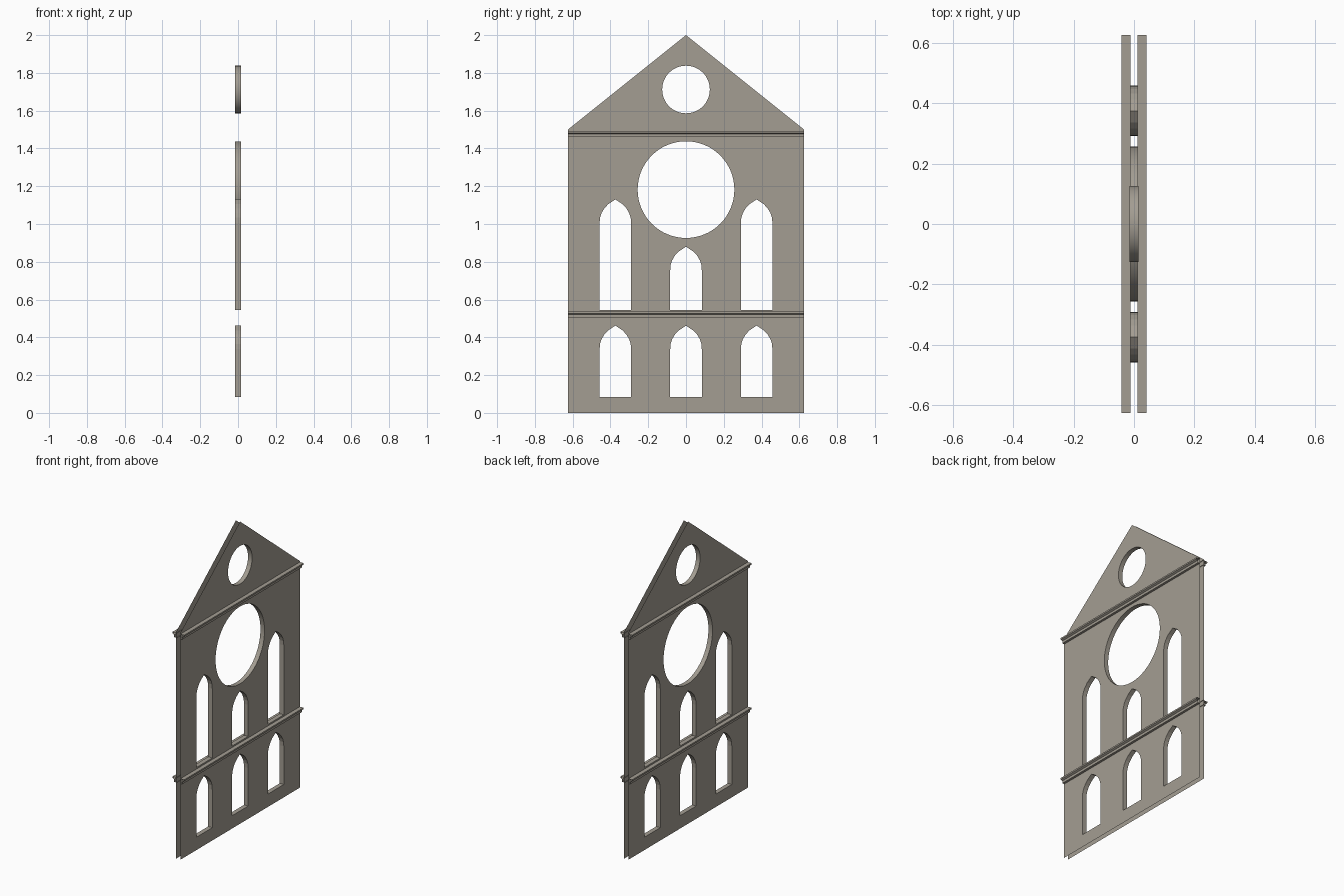
import bpy, bmesh, math
from mathutils import Vector

if "Cube" in bpy.data.objects:
    bpy.data.objects.remove(bpy.data.objects["Cube"])

HALF = 0.015      # half thickness of the wall
WIDTH = 0.625     # half width of the facade

stone = bpy.data.materials.new("warm_grey_stone")
stone.diffuse_color = (0.37, 0.34, 0.29, 1)
stone.use_nodes = True
stone.node_tree.nodes["Principled BSDF"].inputs["Base Color"].default_value = stone.diffuse_color


def finish(bm, name):
    mesh = bpy.data.meshes.new(name)
    bm.to_mesh(mesh)
    bm.free()
    mesh.materials.append(stone)
    obj = bpy.data.objects.new(name, mesh)
    bpy.context.collection.objects.link(obj)
    return obj


def circle(cz, r, n=64):
    return [(r * math.cos(2 * math.pi * i / n), cz + r * math.sin(2 * math.pi * i / n))
            for i in range(n)]


def arch(cy, sill, apex, w=0.0835):
    # right half of the pointed head, then mirrored (counter-clockwise)
    half = [(w, sill), (w, apex - 0.125), (w * 0.97, apex - 0.096), (w * 0.87, apex - 0.071),
            (w * 0.70, apex - 0.047), (w * 0.45, apex - 0.025)]
    pts = half + [(0, apex)] + [(-y, z) for y, z in reversed(half)]
    return [(cy + y, z) for y, z in pts]


outline = [(-WIDTH, 0), (WIDTH, 0), (WIDTH, 1.5), (0, 2.0), (-WIDTH, 1.5)]
side = 0.374
openings = {
    "gable_oculus": circle(1.712, 0.126),
    "rose_window": circle(1.182, 0.256),
    "upper_middle_window": arch(0, 0.546, 0.88),
}
for label, cy in (("left", -side), ("right", side)):
    openings["upper_%s_window" % label] = arch(cy, 0.546, 1.13)
for label, cy in (("left", -side), ("middle", 0), ("right", side)):
    openings["lower_%s_window" % label] = arch(cy, 0.085, 0.462)

# wall sheets, open around the outer edge
for name, s in (("wall_sheet_right", 1), ("wall_sheet_left", -1)):
    bm = bmesh.new()
    edges = []
    for loop in [outline] + list(openings.values()):
        vs = [bm.verts.new((s * HALF, y, z)) for y, z in loop]
        edges += [bm.edges.new((vs[i - 1], vs[i])) for i in range(len(vs))]
    bmesh.ops.triangle_fill(bm, use_beauty=True, use_dissolve=False, edges=edges,
                            normal=Vector((s, 0, 0)))
    for f in bm.faces:
        f.normal_update()
        if f.normal.x * s < 0:
            f.normal_flip()
    finish(bm, name)

# reveals lining every opening, facing into the opening
for name, loop in openings.items():
    bm = bmesh.new()
    a = [bm.verts.new((-HALF, y, z)) for y, z in loop]
    b = [bm.verts.new((HALF, y, z)) for y, z in loop]
    for i in range(len(loop)):
        bm.faces.new((a[i - 1], a[i], b[i], b[i - 1]))
    centre = sum((v.co for v in bm.verts), Vector()) / len(bm.verts)
    for f in bm.faces:
        f.normal_update()
        if f.normal.dot(centre - f.calc_center_median()) < 0:
            f.normal_flip()
        f.smooth = len(loop) > 20
    finish(bm, name + "_reveal")

# moulded string courses on both sides, open ended
profile = [(0.011, 0.032), (0.042, 0.032), (0.042, 0.022),
           (0.030, 0.016), (0.030, 0.0), (0.011, 0.0)]
for name, base in (("lower_moulding", 0.504), ("upper_moulding", 1.461)):
    for label, s in (("right", 1), ("left", -1)):
        bm = bmesh.new()
        rows = [[bm.verts.new((s * x, y, base + z)) for x, z in profile]
                for y in (-WIDTH, WIDTH)]
        for i in range(len(profile) - 1):
            quad = [rows[0][i], rows[1][i], rows[1][i + 1], rows[0][i + 1]]
            bm.faces.new(quad if s < 0 else quad[::-1])
        for f in bm.faces:
            f.normal_update()
        # top strip must face up
        bm.faces.ensure_lookup_table()
        if bm.faces[0].normal.z < 0:
            bmesh.ops.reverse_faces(bm, faces=bm.faces[:])
        finish(bm, name + "_" + label)
